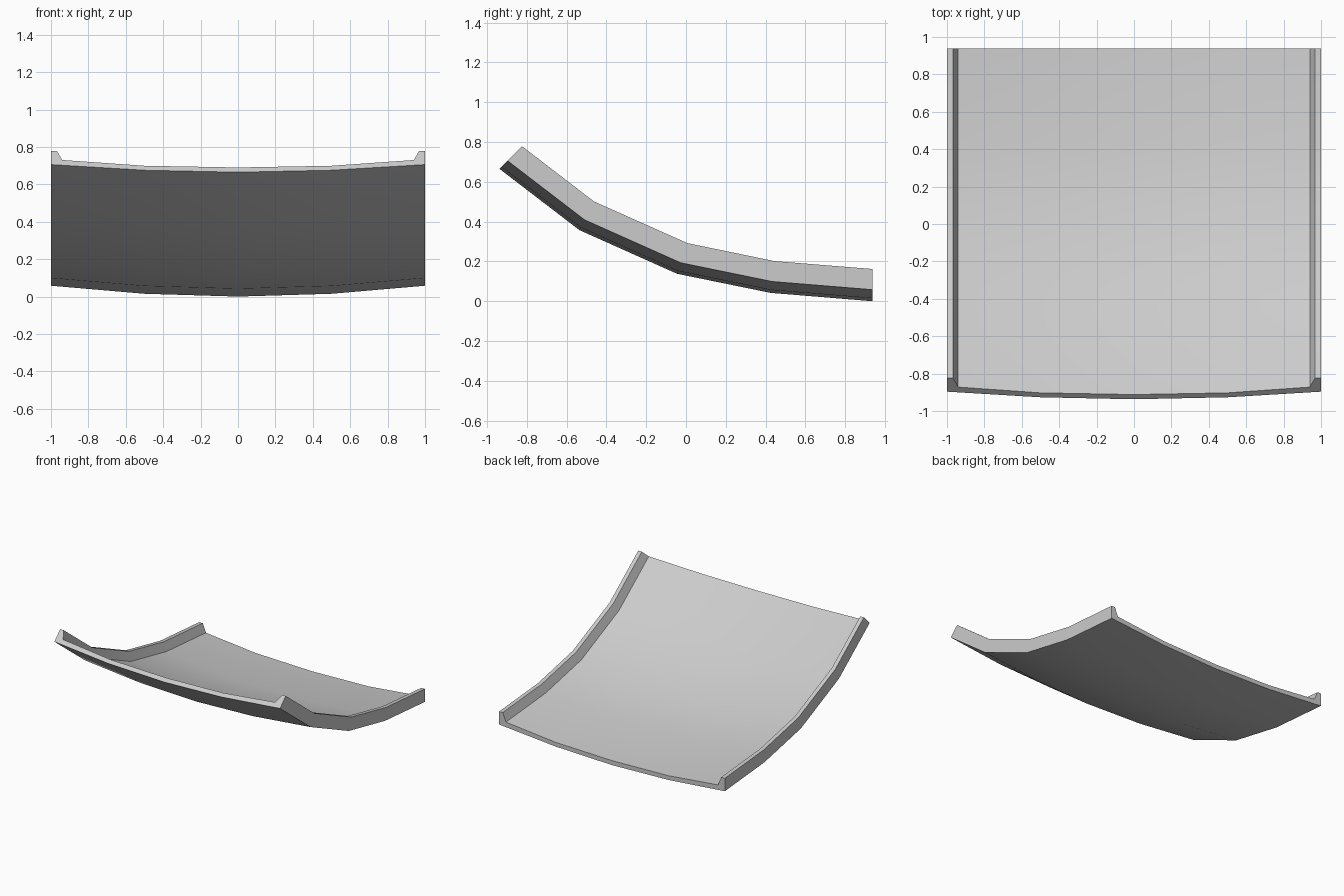
import bpy, bmesh, math

if "Cube" in bpy.data.objects:
    bpy.data.objects.remove(bpy.data.objects["Cube"])

# Centre-line path of the underside: (y, z, dy, dz), dy/dz = direction of the section's height
path = [(-0.937, 0.665, 0.70, 0.70), (-0.535, 0.357, 0.45, 0.89),
        (-0.045, 0.138, 0.32, 0.95), (0.425, 0.042, 0.12, 0.985),
        (0.937, 0.0, 0.0, 1.0)]

# Half cross-section: (x, height) from underside centre, round the raised rim, to top centre
half = [(0, 0), (0.5, 0.015), (1, 0.058), (1, 0.162), (0.968, 0.162),
        (0.94, 0.093), (0.5, 0.049), (0, 0.036)]
section = half + [(-x, h) for x, h in half[-2:0:-1]]
n = len(section)

# Curved tray: section swept along the path
bm = bmesh.new()
rings = [[bm.verts.new((x, y + h * dy, z + h * dz)) for x, h in section]
         for y, z, dy, dz in path]
for a, b in zip(rings, rings[1:]):
    for i in range(n):
        j = (i + 1) % n
        bm.faces.new((a[i], a[j], b[j], b[i]))

# End caps as strips between underside and top
for r in (rings[0], rings[-1]):
    for s in (1, -1):
        v = [r[(s * i) % n] for i in range(8)]
        bm.faces.new((v[0], v[1], v[6], v[7]))
        bm.faces.new((v[1], v[2], v[5], v[6]))
        bm.faces.new((v[2], v[3], v[4], v[5]))
bmesh.ops.recalc_face_normals(bm, faces=bm.faces)

mesh = bpy.data.meshes.new("curved_panel")
bm.to_mesh(mesh)
bm.free()
panel = bpy.data.objects.new("curved_panel", mesh)
bpy.context.collection.objects.link(panel)
bpy.context.view_layer.objects.active = panel
panel.select_set(True)
bpy.ops.object.shade_smooth_by_angle(angle=math.radians(30))
